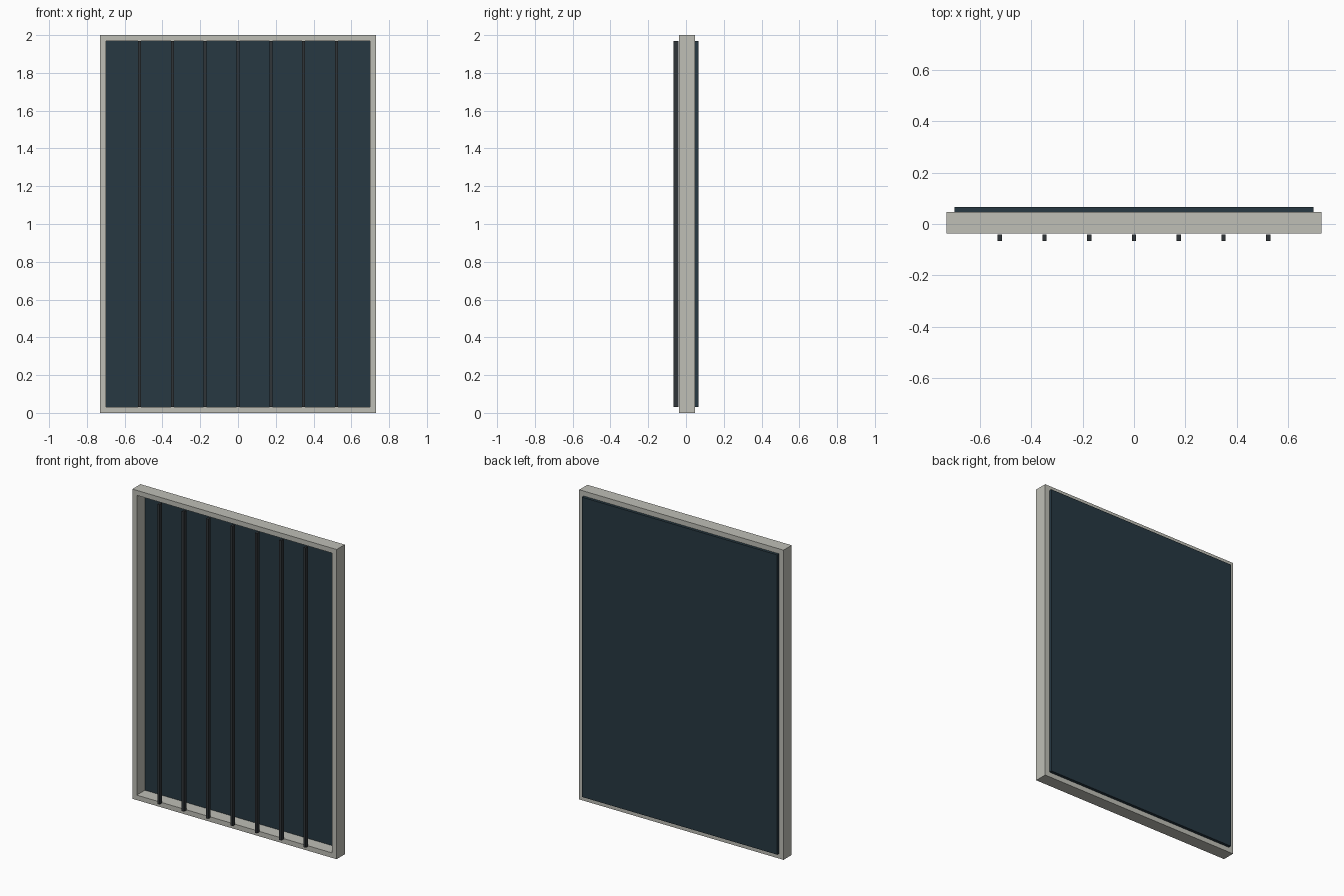
import bpy

if "Cube" in bpy.data.objects:
    bpy.data.objects.remove(bpy.data.objects["Cube"])

W, H, T = 0.73, 2.0, 0.032       # half width, height, frame thickness
Y0, Y1 = -0.036, 0.047           # frame front and back


def material(name, color):
    m = bpy.data.materials.new(name)
    m.diffuse_color = (*color, 1)
    m.use_nodes = True
    m.node_tree.nodes["Principled BSDF"].inputs["Base Color"].default_value = m.diffuse_color
    return m


def box(name, lo, hi, mat):
    bpy.ops.mesh.primitive_cube_add(size=1, location=[(a + b) / 2 for a, b in zip(lo, hi)])
    ob = bpy.context.object
    ob.name = name
    ob.scale = [b - a for a, b in zip(lo, hi)]
    bpy.ops.object.transform_apply(location=False, rotation=False, scale=True)
    ob.data.materials.append(mat)
    return ob


frame_mat = material("frame_grey", (0.52, 0.52, 0.47))
glass_mat = material("dark_glass", (0.02, 0.04, 0.055))
bar_mat = material("bar_dark", (0.03, 0.035, 0.04))

# Frame: a slab with one rectangular opening
frame = box("frame", (-W, Y0, 0), (W, Y1, H), frame_mat)
cutter = box("opening_cutter", (-W + T, -0.2, T), (W - T, 0.2, H - T), frame_mat)
cutter.hide_render = True
cutter.hide_set(True)
cut = frame.modifiers.new("opening", 'BOOLEAN')
cut.object = cutter
cut.solver = 'EXACT'

# Glass pane mounted on the back
G = W - T
box("glass_pane", (-G, Y1, T), (G, 0.066, H - T), glass_mat)

# Seven evenly spaced vertical bars in front of the frame
for i in range(-3, 4):
    x = i * 0.174
    box(f"bar_{i + 4}", (x - 0.008, -0.066, T), (x + 0.008, -0.041, H - T), bar_mat)
